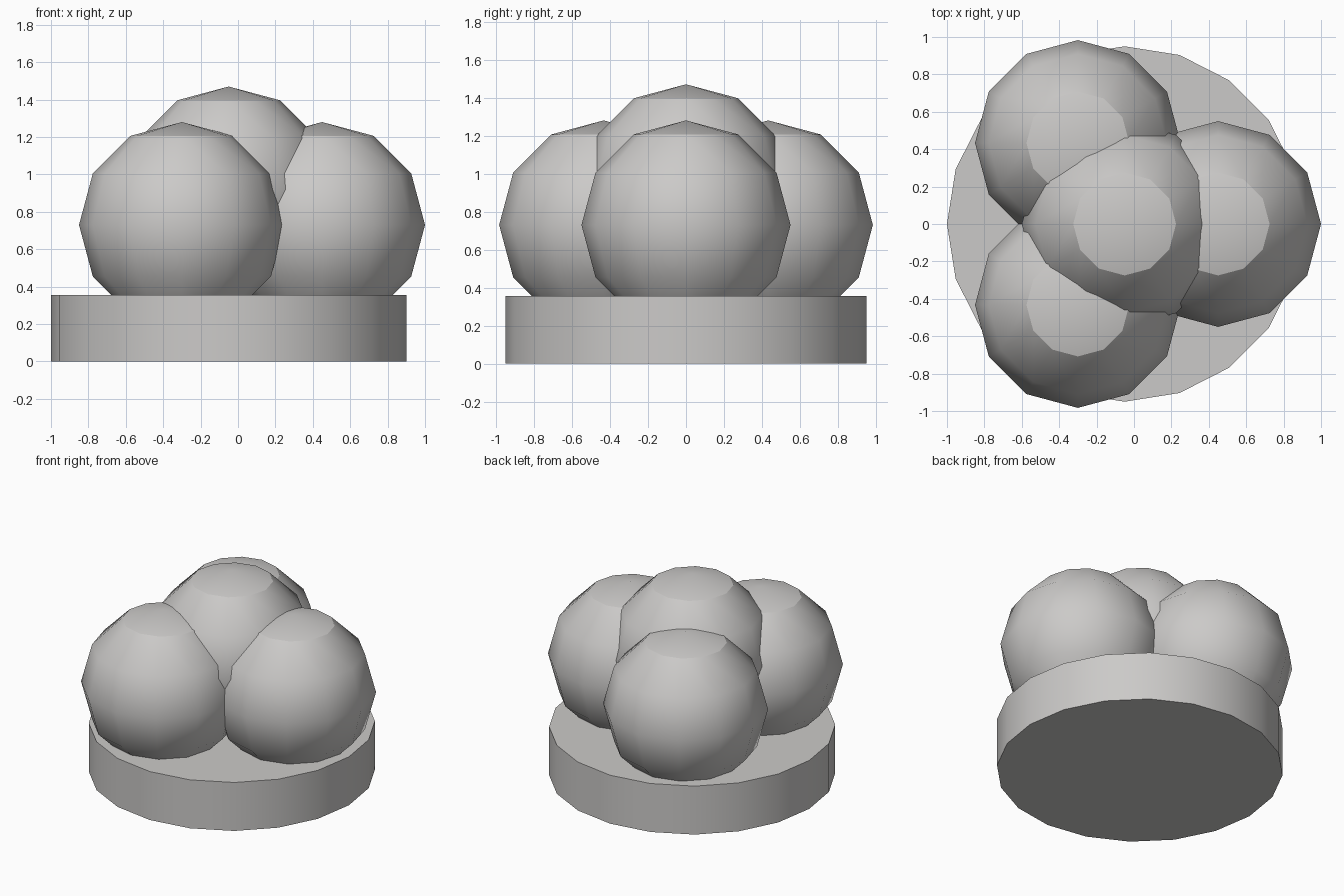
import bpy
import math

cube = bpy.data.objects.get("Cube")
if cube:
    bpy.data.objects.remove(cube, do_unlink=True)

# Single grey material
GREY = (0.6, 0.59, 0.58, 1.0)
grey = bpy.data.materials.new("stone_grey")
grey.use_nodes = True
grey.diffuse_color = GREY
bsdf = grey.node_tree.nodes["Principled BSDF"]
bsdf.inputs["Base Color"].default_value = GREY
bsdf.inputs["Roughness"].default_value = 0.8

CENTRE_X = -0.05
BASE_RADIUS, BASE_HEIGHT = 0.95, 0.355
BALL_RADIUS, RING_RADIUS = 0.55, 0.5


def finish(name):
    obj = bpy.context.object
    obj.name = obj.data.name = name
    obj.data.materials.append(grey)
    bpy.ops.object.shade_smooth_by_angle(angle=math.radians(30))
    return obj


def add_ball(name, x, y, z):
    bpy.ops.mesh.primitive_uv_sphere_add(
        segments=12, ring_count=6, radius=BALL_RADIUS, location=(x, y, z))
    return finish(name)


# Round base plate
bpy.ops.mesh.primitive_cylinder_add(
    vertices=20, radius=BASE_RADIUS, depth=BASE_HEIGHT,
    location=(CENTRE_X, 0, BASE_HEIGHT / 2))
finish("base")

# Three balls resting on the base, evenly spaced
for name, angle in (("left_ball", 0), ("back_ball", 120), ("front_ball", 240)):
    a = math.radians(angle)
    add_ball(name, CENTRE_X + RING_RADIUS * math.cos(a),
             RING_RADIUS * math.sin(a), 0.73)

# Ball stacked on top
add_ball("top_ball", CENTRE_X, 0, 0.92)
